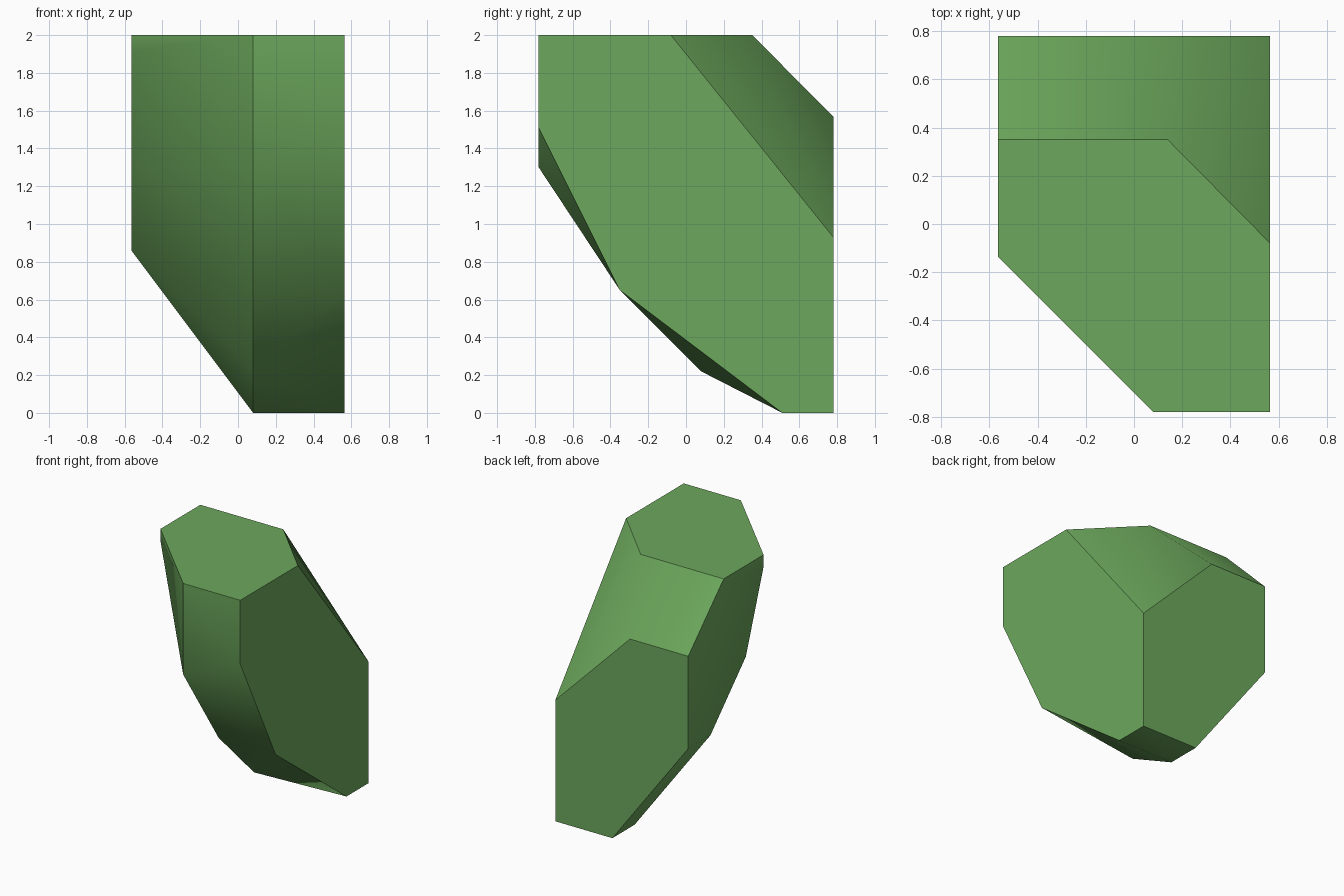
import bpy
import bmesh
import math

cube = bpy.data.objects.get("Cube")
if cube:
    bpy.data.objects.remove(cube, do_unlink=True)

# Half width, half depth and height of the block the crystal is cut from
W, D, H = 0.565, 0.78, 2.0

# Corner points, grouped by the facet they bound
top = [(-W, 0.35), (0.14, 0.35), (W, -0.08), (W, -D), (0.08, -D), (-W, -0.135)]
bottom = [(0.08, D), (W, D), (W, 0.51), (0.08, 0.51)]
back = [(-W, 1.57), (-0.07, 1.57), (W, 0.93), (-W, 0.86)]        # x, z
front = [(0.08, 1.30), (W, 1.51)]                                # x, z
right_side = [(0.51, 0.86), (0.08, 1.30), (-0.135, 1.91)]        # y, z
underside = [(W, -0.35, 0.65), (0.08, -0.35, 0.65), (0.08, 0.08, 0.22)]

points = [(x, y, H) for x, y in top]
points += [(x, y, 0.0) for x, y in bottom]
points += [(x, D, z) for x, z in back]
points += [(x, -D, z) for x, z in front]
points += [(-W, y, z) for y, z in right_side]
points += underside

# Wrap the points in a convex skin and merge its flat triangles into facets
bm = bmesh.new()
for p in points:
    bm.verts.new(p)
hull = bmesh.ops.convex_hull(bm, input=bm.verts[:])
inner = [v for v in bm.verts if not v.link_faces]
if inner:
    bmesh.ops.delete(bm, geom=inner, context="VERTS")
bmesh.ops.dissolve_limit(bm, angle_limit=math.radians(1.0),
                         verts=bm.verts[:], edges=bm.edges[:])
bmesh.ops.recalc_face_normals(bm, faces=bm.faces[:])

mesh = bpy.data.meshes.new("faceted_stone")
bm.to_mesh(mesh)
bm.free()
stone = bpy.data.objects.new("faceted_stone", mesh)
bpy.context.collection.objects.link(stone)

# Leaf green material
green = (0.15, 0.39, 0.107, 1.0)
mat = bpy.data.materials.new("leaf_green")
mat.use_nodes = True
mat.diffuse_color = green
for node in mat.node_tree.nodes:
    if node.type == "BSDF_PRINCIPLED":
        node.inputs["Base Color"].default_value = green
mesh.materials.append(mat)

# Soft shading over shallow edges, crisp main edges
for o in bpy.context.selected_objects:
    o.select_set(False)
stone.select_set(True)
bpy.context.view_layer.objects.active = stone
bpy.ops.object.shade_smooth_by_angle(angle=math.radians(40))
